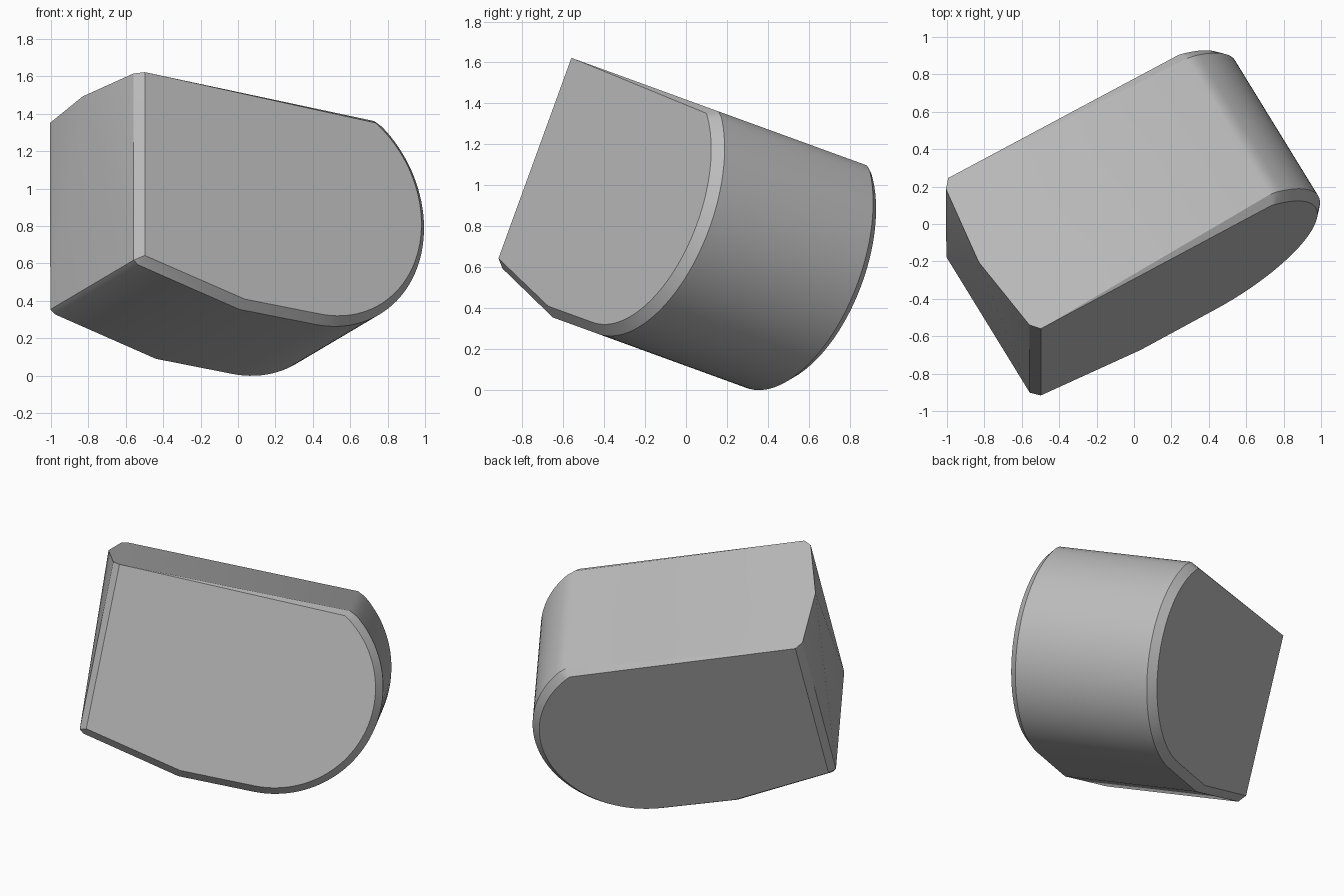
import bpy, bmesh, math
from mathutils import Matrix, Vector

cube = bpy.data.objects.get("Cube")
if cube:
    bpy.data.objects.remove(cube, do_unlink=True)

# Plain grey material
grey = bpy.data.materials.new("grey")
grey.use_nodes = True
colour = (0.5, 0.5, 0.5, 1)
grey.diffuse_color = colour
grey.node_tree.nodes["Principled BSDF"].inputs["Base Color"].default_value = colour

MID = -0.192        # middle of the width
TOP = 1.333         # height of the flat top
CENTRE = Vector((0.11, 0.78))


def rounded_nose(radius, end_angle, steps=48):
    """Arc from the flat underside up to the top edge."""
    start = math.radians(-90)
    for i in range(steps + 1):
        a = start + (math.radians(end_angle) - start) * i / steps
        yield CENTRE + radius * Vector((math.cos(a), math.sin(a)))


# Side profiles: full size, and inset for the chamfered flat sides
outer = [(-1.014, TOP), (-1.012, 0.272), (-0.985, 0.25), (-0.36, 0.11)]
outer += [*rounded_nose(0.67, 55.2)][:-1] + [(0.473, TOP)]
inner = [(-0.972, TOP), (-0.972, 0.29), (-0.355, 0.154)]
inner += [*rounded_nose(0.626, 56.8)]

# Convex body, mirrored about the middle, with a peak on the blunt end
bm = bmesh.new()
for side in (-1, 1):
    for profile, half_width in ((outer, 0.446), (inner, 0.495)):
        for u, w in profile:
            bm.verts.new((u, MID + side * half_width, w))
bm.verts.new((-1.07, MID, TOP))
hull = bmesh.ops.convex_hull(bm, input=bm.verts)
bmesh.ops.delete(bm, geom=[v for v in bm.verts if not v.link_faces], context="VERTS")
bmesh.ops.dissolve_limit(bm, angle_limit=math.radians(0.8),
                         verts=bm.verts, edges=bm.edges)

# Turn and tip the body into its resting pose
pose = Matrix.Rotation(math.radians(-20), 4, "X") @ Matrix.Rotation(math.radians(30), 4, "Z")
bm.transform(pose)
bmesh.ops.recalc_face_normals(bm, faces=bm.faces)

mesh = bpy.data.meshes.new("rounded_block")
bm.to_mesh(mesh)
bm.free()
mesh.materials.append(grey)
block = bpy.data.objects.new("rounded_block", mesh)
bpy.context.collection.objects.link(block)
bpy.context.view_layer.objects.active = block
block.select_set(True)
bpy.ops.object.shade_smooth_by_angle(angle=math.radians(30))
